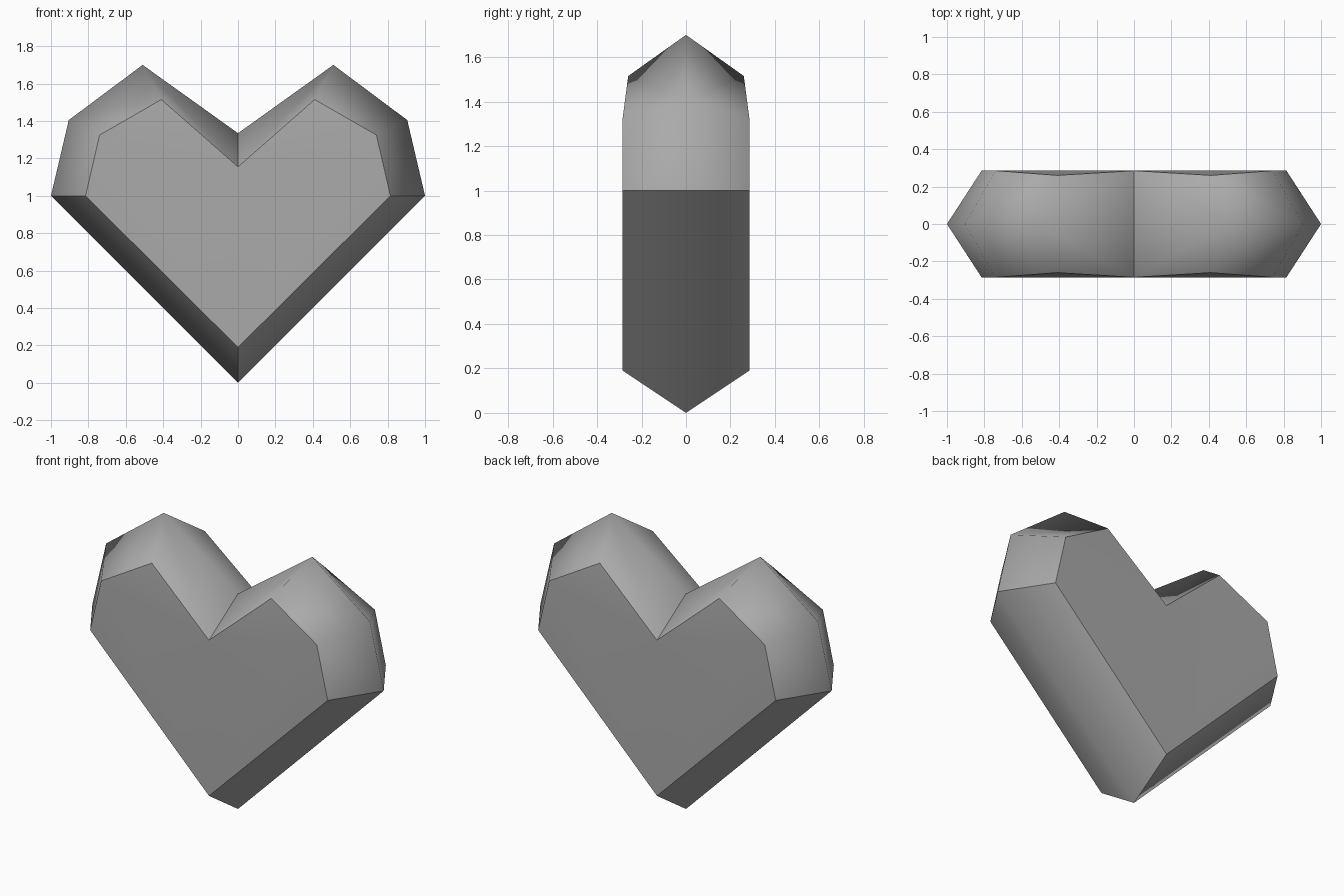
import bpy
import bmesh

old = bpy.data.objects.get("Cube")
if old:
    bpy.data.objects.remove(old, do_unlink=True)

# Half outlines from the bottom tip round to the cleft
RIM = [(0, 0, 0), (1, 0, 1), (0.905, 0, 1.405), (0.51, 0, 1.70), (0, 0, 1.335)]
FACE = [(0, 0.285, 0.19), (0.815, 0.285, 1), (0.74, 0.285, 1.325),
        (0.41, 0.26, 1.515), (0, 0.285, 1.155)]

grey = bpy.data.materials.new("grey")
grey.use_nodes = True
colour = (0.4, 0.4, 0.4, 1)
grey.diffuse_color = colour
grey.node_tree.nodes["Principled BSDF"].inputs["Base Color"].default_value = colour

bm = bmesh.new()
caps = bm.faces.layers.int.new("cap")


def quarter(sx, sy):
    """One quarter of the heart: bevelled side and its half of the flat face."""
    rim, face = ([bm.verts.new((x * sx, y * sy, z)) for x, y, z in pts]
                 for pts in (RIM, FACE))
    for i in range(len(rim) - 1):
        bm.faces.new((rim[i], rim[i + 1], face[i + 1], face[i]))
    # Flat face, with the lobe top leaning slightly inward
    for ids in ((0, 1, 2, 4), (2, 3, 4)):
        bm.faces.new([face[i] for i in ids])[caps] = 1


for sx in (1, -1):
    for sy in (1, -1):
        quarter(sx, sy)

bmesh.ops.remove_doubles(bm, verts=bm.verts, dist=0.0005)
bmesh.ops.recalc_face_normals(bm, faces=bm.faces)

# Smooth lobes and sides; crisp face outline, widest corners, tip and cleft
for f in bm.faces:
    f.smooth = True
for e in bm.edges:
    kinds = [f[caps] for f in e.link_faces]
    outline = sum(kinds) == 1
    corner = sum(kinds) == 0 and (
        all(abs(v.co.z - 1) < 0.001 for v in e.verts)
        or all(abs(v.co.x) < 0.001 for v in e.verts))
    e.smooth = not (outline or corner)

bm.faces.layers.int.remove(caps)
mesh = bpy.data.meshes.new("heart")
bm.to_mesh(mesh)
bm.free()
mesh.materials.append(grey)
heart = bpy.data.objects.new("heart", mesh)
bpy.context.collection.objects.link(heart)
